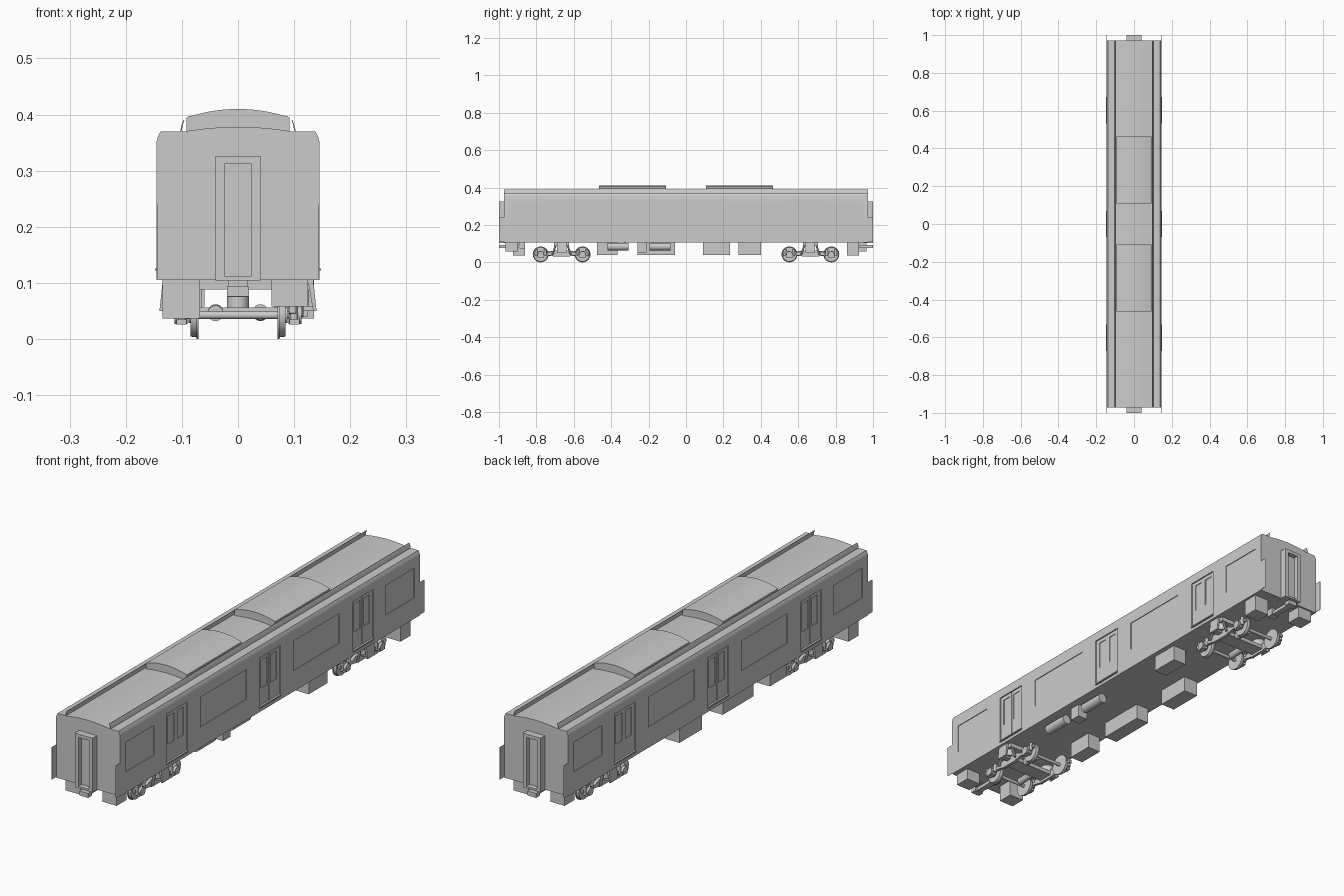
import bpy, bmesh, math
from mathutils import Matrix, Vector

if "Cube" in bpy.data.objects:
    bpy.data.objects.remove(bpy.data.objects["Cube"])


def finish(name, bm):
    bmesh.ops.recalc_face_normals(bm, faces=bm.faces)
    me = bpy.data.meshes.new(name)
    bm.to_mesh(me)
    bm.free()
    ob = bpy.data.objects.new(name, me)
    bpy.context.collection.objects.link(ob)
    return ob


def add_box(bm, x0, x1, y0, y1, z0, z1):
    m = Matrix.Translation(((x0 + x1) / 2, (y0 + y1) / 2, (z0 + z1) / 2))
    m = m @ Matrix.Diagonal((abs(x1 - x0), abs(y1 - y0), abs(z1 - z0), 1))
    bmesh.ops.create_cube(bm, size=1, matrix=m)


def add_rod(bm, a, b, r1, r2=None, n=24):
    a, b = Vector(a), Vector(b)
    d = b - a
    m = Matrix.Translation((a + b) / 2) @ d.to_track_quat('Z', 'Y').to_matrix().to_4x4()
    bmesh.ops.create_cone(bm, cap_ends=True, segments=n, radius1=r1,
                          radius2=r1 if r2 is None else r2, depth=d.length, matrix=m)


def add_prism(bm, pts, t0, t1, axis):
    # extrude a 2D profile (horizontal, z) along X or Y
    put = (lambda p, t: (p[0], t, p[1])) if axis == 'Y' else (lambda p, t: (t, p[0], p[1]))
    a = [bm.verts.new(put(p, t0)) for p in pts]
    b = [bm.verts.new(put(p, t1)) for p in pts]
    bm.faces.new(a)
    bm.faces.new(b[::-1])
    for i in range(len(pts)):
        j = (i + 1) % len(pts)
        bm.faces.new((a[i], b[i], b[j], a[j]))


def arch(w, z_edge, z_mid, n=12):
    xs = [w - 2 * w * i / n for i in range(n + 1)]
    return [(x, z_mid - (z_mid - z_edge) * (x / w) ** 2) for x in xs]


def cut(ob, boxes):
    bm = bmesh.new()
    for b in boxes:
        add_box(bm, *b)
    cutter = finish("cutter", bm)
    cutter.hide_render = True
    mod = ob.modifiers.new("cut", 'BOOLEAN')
    mod.object, mod.operation, mod.solver = cutter, 'DIFFERENCE', 'EXACT'
    bpy.context.view_layer.objects.active = ob
    bpy.ops.object.modifier_apply(modifier=mod.name)
    bpy.data.objects.remove(cutter)


# Body shell
bm = bmesh.new()
side = [(.145, .105), (.145, .352), (.143, .36), (.138, .37)]
prof = side + arch(.095, .37, .378) + [(-x, z) for x, z in side[::-1]]
add_prism(bm, prof, -.972, .972, 'Y')
body = finish("body", bm)

# Window and door recesses, then the panes in the door leaves
wins = [(-.936, -.752), (-.457, -.157), (.157, .457), (.752, .936)]
wins = [(-.936, -.752), (-.45, -.152), (.152, .45), (.752, .936)]
doors = (-.603, 0, .603)
openings, panes = [], []
for s in (-1, 1):
    for a, b in wins:
        openings.append((s * .142, s * .16, a, b, .19, .312))
    for d in doors:
        openings.append((s * .140, s * .16, d - .068, d + .068, .118, .326))
        for k in (-1, 1):
            panes.append((s * .137, s * .16, d + k * .012, d + k * .05, .195, .31))
cut(body, openings)
cut(body, panes)

# Door sills, top rails and the split between leaves
bm = bmesh.new()
for s in (-1, 1):
    for d in doors:
        add_box(bm, s * .14, s * .148, d - .07, d + .07, .122, .126)
        add_box(bm, s * .139, s * .1408, d - .0015, d + .0015, .126, .326)
finish("door_sills", bm)

# Roof gutter rails, flaring inward toward the top
for s, n in ((-1, "left"), (1, "right")):
    bm = bmesh.new()
    rail = [(.103, .369), (.101, .38), (.097, .39), (.0955, .39), (.099, .38), (.1, .369)]
    add_prism(bm, [(s * x, z) for x, z in rail], -.972, .972, 'Y')
    finish("roof_rail_" + n, bm)

# Rooftop air units
for s, n in ((-1, "front"), (1, "rear")):
    bm = bmesh.new()
    top = [(.092, .368), (.092, .394), (.088, .397)] + arch(.08, .3985, .41)
    add_prism(bm, top + [(-.088, .397), (-.092, .394), (-.092, .368)], s * .108, s * .464, 'Y')
    finish("roof_unit_" + n, bm)

# Ends: gangway frame, step plate, coupler and corner fins
for s, n in ((-1, "front"), (1, "rear")):
    bm = bmesh.new()
    for k in (-1, 1):
        add_box(bm, k * .024, k * .04, s * .97, s * 1.0, .112, .326)
    add_box(bm, -.04, .04, s * .97, s * 1.0, .312, .326)
    add_box(bm, -.024, .024, s * .97, s * .98, .112, .312)
    finish("gangway_" + n, bm)
    bm = bmesh.new()
    add_box(bm, -.04, .04, s * .95, s * 1.0, .104, .112)
    add_box(bm, -.012, .012, s * .86, s * .985, .078, .092)
    add_box(bm, -.02, .02, s * .975, s * 1.0, .076, .094)
    add_box(bm, -.018, .018, s * .86, s * .89, .075, .106)
    finish("coupler_" + n, bm)
    bm = bmesh.new()
    for k in (-1, 1):
        add_box(bm, k * .1435, k * .145, s * .965, s * 1.0, .108, .24)
    finish("corner_fins_" + n, bm)

# Underfloor equipment boxes: x0, x1, y0, y1, z0
for i, (x0, x1, y0, y1, z0) in enumerate((
        (-.125, -.065, -.475, -.365, .04), (-.125, -.065, -.26, -.06, .04),
        (-.135, -.07, .09, .235, .04), (.065, .125, .28, .40, .04),
        (.07, .115, -.26, -.212, .052),
        (.06, .125, -.965, -.90, .058), (-.125, -.06, .90, .965, .058),
        (-.135, -.068, -.925, -.86, .037), (.068, .135, .86, .925, .037))):
    bm = bmesh.new()
    add_box(bm, x0, x1, y0, y1, z0, .106)
    finish("equipment_box_%d" % i, bm)

# Air tanks
for y0 in (-.42, -.195):
    bm = bmesh.new()
    add_rod(bm, (.097, y0, .084), (.097, y0 + .113, .084), .02)
    for k in (.02, .093):
        add_box(bm, .094, .1, y0 + k - .004, y0 + k + .004, .1, .106)
    finish("air_tank", bm)

# Bogies
frame = [(-.15, .058), (-.12, .062), (-.075, .05), (-.045, .062), (.045, .062), (.075, .05),
         (.12, .062), (.15, .058), (.15, .046), (.09, .04), (.06, .036), (.035, .03),
         (-.035, .03), (-.06, .036), (-.09, .04), (-.15, .046)]
for c, n in ((-.665, "front"), (.665, "rear")):
    # wheelsets
    bm = bmesh.new()
    for w in (-.112, .112):
        y = c + w
        add_rod(bm, (-.1, y, .0425), (.1, y, .0425), .007, n=16)
        for s in (-1, 1):
            add_rod(bm, (s * .070, y, .0425), (s * .074, y, .0425), .0425, n=32)
            add_rod(bm, (s * .074, y, .0425), (s * .085, y, .0425), .0395, .038, n=32)
            add_rod(bm, (s * .085, y, .0425), (s * .088, y, .0425), .014, n=16)
    finish("wheelsets_" + n, bm)
    # side frames, axle boxes, springs and hanger plates
    bm = bmesh.new()
    for s in (-1, 1):
        add_prism(bm, [(c + y, z) for y, z in frame], s * .091, s * .103, 'X')
        for w in (-.112, .112):
            add_rod(bm, (s * .09, c + w, .0425), (s * .113, c + w, .0425), .016, n=16)
            add_box(bm, s * .092, s * .11, c + w - .018, c + w + .018, .026, .04)
            for k in (-.024, .024):
                add_rod(bm, (s * .1, c + w + k, .035), (s * .1, c + w + k, .068), .007, n=12)
        add_rod(bm, (s * .1, c, .06), (s * .1, c, .088), .026, n=24)
        for k in (-1, 1):
            add_rod(bm, (s * .112, c + k * .05, .04), (s * .112, c + k * .03, .095), .005, n=10)
        plate = [(.124, .106), (.134, .106), (.14, .05), (.134, .05)]
        add_prism(bm, [(s * x, z) for x, z in plate], c - .025, c + .025, 'Y')
        add_box(bm, s * .1, s * .136, c - .012, c + .012, .05, .058)
    finish("bogie_frame_" + n, bm)
    # bolster and cross beams
    bm = bmesh.new()
    bol = [(-.125, .106), (-.125, .088), (.125, .088), (.125, .106)]
    add_prism(bm, bol, c - .04, c + .04, 'Y')
    add_box(bm, -.095, .095, c - .032, c + .032, .04, .056)
    add_rod(bm, (0, c, .05), (0, c, .1), .02, n=16)
    for k in (-1, 1):
        add_rod(bm, (k * .04, c + k * .03, .048), (k * .04, c + k * .1, .046), .014, n=16)
    finish("bolster_" + n, bm)

# Smooth rounded parts while keeping edges sharp
bpy.ops.object.select_all(action='SELECT')
bpy.context.view_layer.objects.active = body
bpy.ops.object.shade_smooth_by_angle(angle=math.radians(25))
